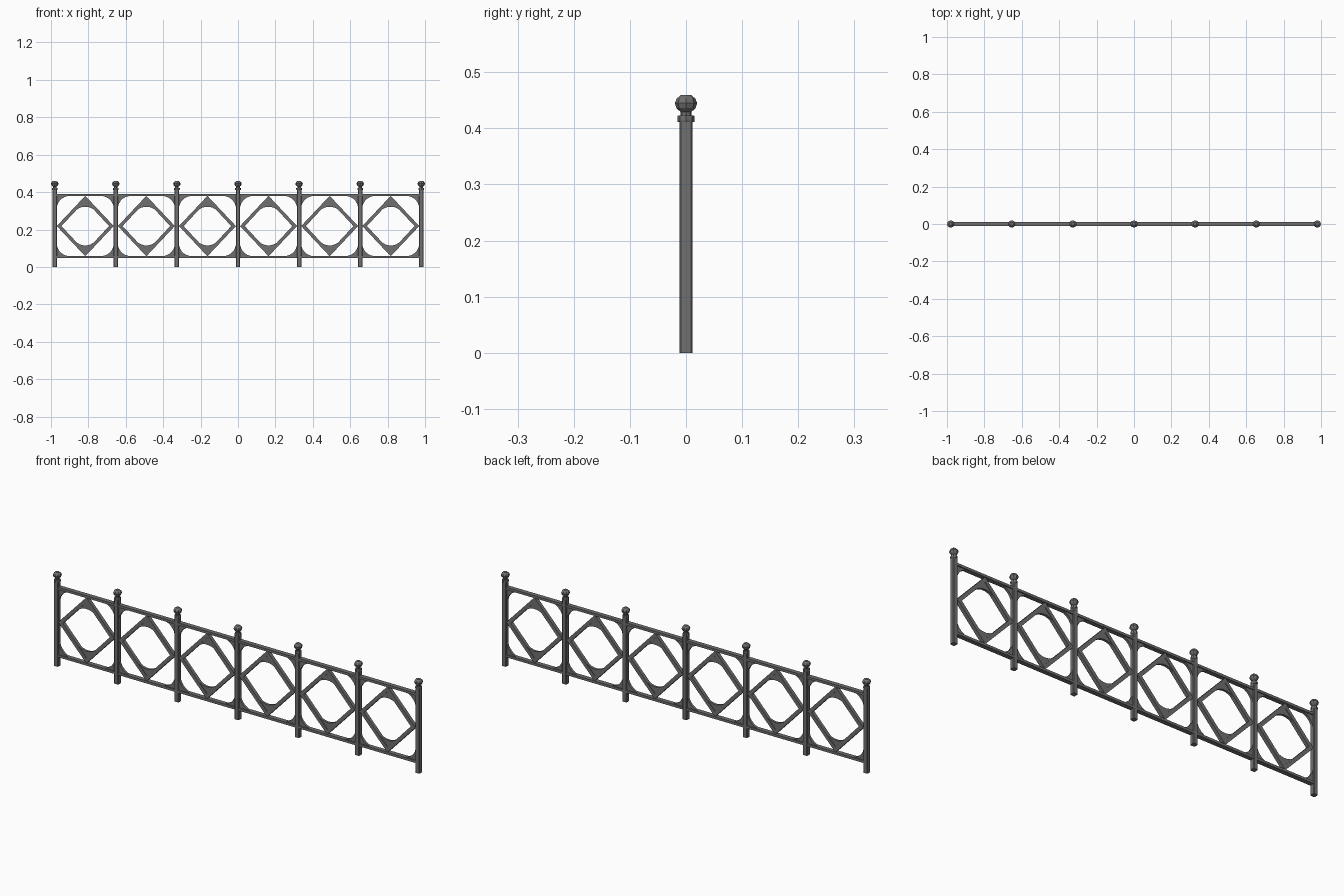
import bpy, bmesh, math
from math import pi, cos, sin

if "Cube" in bpy.data.objects:
    bpy.data.objects.remove(bpy.data.objects["Cube"])

COUNT, PITCH = 7, 0.98 / 3
Z_LOW, Z_HIGH = 0.059, 0.378      # inner edges of the rails
ZC = (Z_LOW + Z_HIGH) / 2

iron = bpy.data.materials.new("dark_iron")
iron.diffuse_color = (0.16, 0.16, 0.16, 1)
iron.use_nodes = True
iron.node_tree.nodes["Principled BSDF"].inputs["Base Color"].default_value = iron.diffuse_color


def finish(name, bm):
    bmesh.ops.recalc_face_normals(bm, faces=bm.faces)
    me = bpy.data.meshes.new(name)
    bm.to_mesh(me)
    bm.free()
    me.materials.append(iron)
    ob = bpy.data.objects.new(name, me)
    bpy.context.collection.objects.link(ob)
    return ob


def loft(bm, rings):
    # skin a stack of equal rings and cap both ends
    rings = [[bm.verts.new(p) for p in ring] for ring in rings]
    n = len(rings[0])
    for a, b in zip(rings, rings[1:]):
        for i in range(n):
            j = (i + 1) % n
            bm.faces.new((a[i], a[j], b[j], b[i]))
    bm.faces.new(rings[0])
    bm.faces.new(rings[-1])


def round_ring(cx, r, z, sides=8):
    return [(cx + r * cos(i * 2 * pi / sides), r * sin(i * 2 * pi / sides), z)
            for i in range(sides)]


def square_ring(cx, r, z, c=0.003):
    # square with small chamfered corners
    k = r - c
    return [(cx + x, y, z) for x, y in ((r, -k), (r, k), (k, r), (-k, r),
                                        (-r, k), (-r, -k), (-k, -r), (k, -r))]


def prism(bm, pts, depth):
    loft(bm, [[(x, y, z) for x, z in pts] for y in (-depth / 2, depth / 2)])


def gusset(bm, corner, u, v, r, depth, seg=5):
    # corner piece bounded by a shallow concave arc between directions u and v
    pts = [corner]
    for i in range(seg + 1):
        t = i / seg * pi / 2
        s = i / seg
        a = r * (.75 * (1 - sin(t)) + .25 * (1 - s))
        b = r * (.75 * (1 - cos(t)) + .25 * s)
        pts.append(tuple(corner[k] + a * u[k] + b * v[k] for k in (0, 1)))
    prism(bm, pts, depth)


# square posts, then collars and ball finials
collar = [(.0145, .411), (.0155, .414), (.0155, .420), (.0145, .423)]
ball = [(.0095, .423), (.0095, .429), (.017, .436), (.020, .445), (.0165, .453), (.0095, .459)]
posts, finials = bmesh.new(), bmesh.new()
for i in range(COUNT):
    cx = -0.98 + i * PITCH
    loft(posts, [square_ring(cx, .012, z) for z in (0, .411)])
    loft(finials, [round_ring(cx, r, z) for r, z in collar])
    loft(finials, [round_ring(cx, r, z) for r, z in ball])
finish("posts", posts)
finish("finials", finials)

# top and bottom rails
bm = bmesh.new()
for z0, z1 in ((.047, Z_LOW), (Z_HIGH, .390)):
    prism(bm, [(-.98, z0), (.98, z0), (.98, z1), (-.98, z1)], 0.022)
finish("rails", bm)

# diamond lattice and corner brackets of every bay
diamonds, brackets = bmesh.new(), bmesh.new()
W, H, T = PITCH / 2 - .011, (Z_HIGH - Z_LOW) / 2 + .002, .025
w, h = W - T, H - T
n = math.hypot(w, h)
for i in range(COUNT - 1):
    cx = -0.98 + (i + .5) * PITCH
    for sx in (-1, 1):
        for sz in (-1, 1):
            prism(diamonds, [(cx + sx * W, ZC), (cx, ZC + sz * H),
                             (cx, ZC + sz * h), (cx + sx * w, ZC)], 0.018)
            gusset(brackets, (cx + sx * (PITCH / 2 - .012), ZC + sz * (Z_HIGH - Z_LOW) / 2),
                   (-sx, 0), (0, -sz), 0.055, 0.012)
    for sz in (-1, 1):
        gusset(brackets, (cx, ZC + sz * h), (-w / n, -sz * h / n), (w / n, -sz * h / n),
               0.065, 0.012)
finish("diamond_lattice", diamonds)
finish("corner_brackets", brackets)
